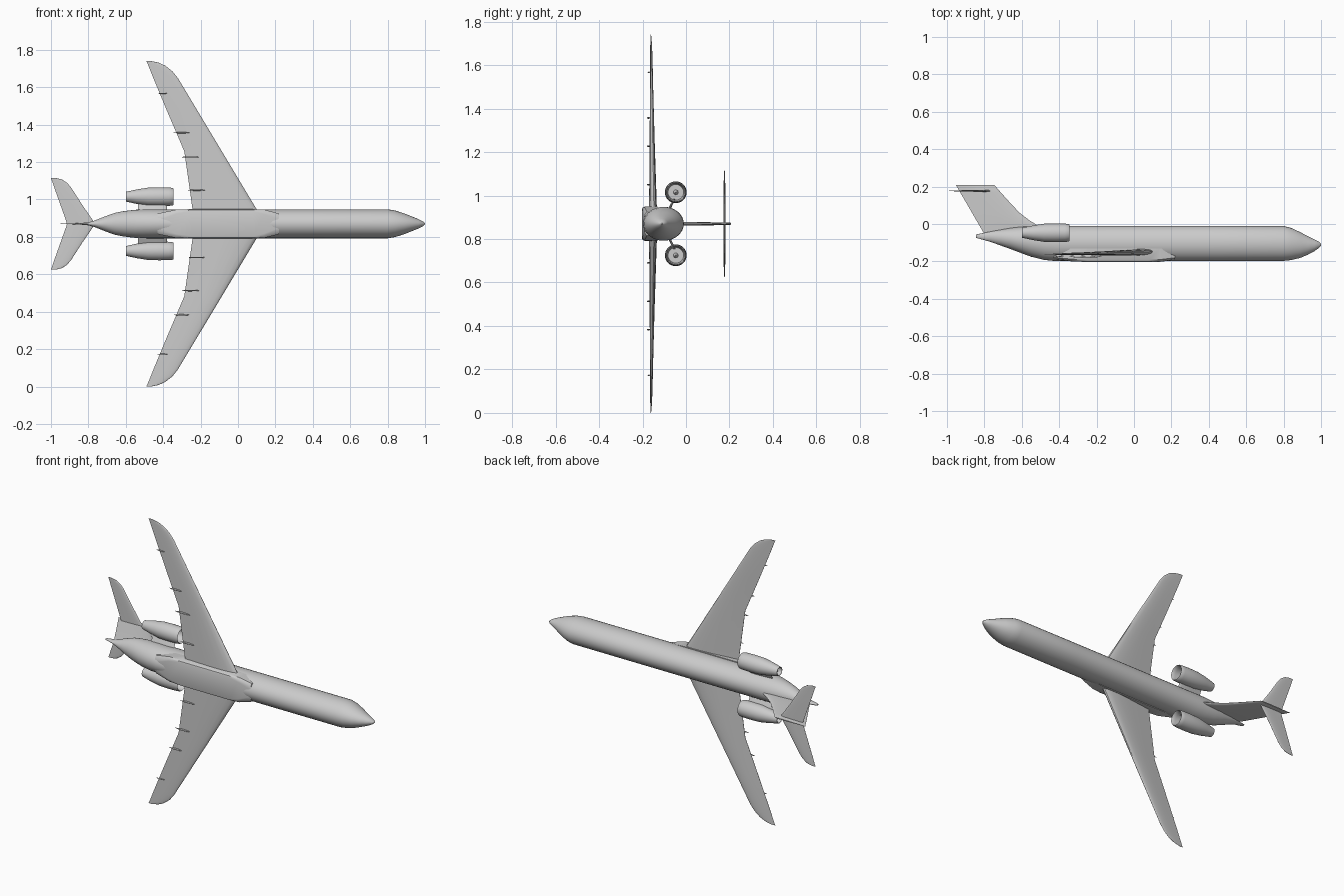
import bpy, bmesh, math
from mathutils import Vector

if "Cube" in bpy.data.objects:
    bpy.data.objects.remove(bpy.data.objects["Cube"], do_unlink=True)

MID = 0.87  # height of the symmetry plane; the wings span z

paint = bpy.data.materials.new("light_grey")
paint.diffuse_color = (0.6, 0.6, 0.6, 1)
paint.use_nodes = True
paint.node_tree.nodes["Principled BSDF"].inputs["Base Color"].default_value = (0.6, 0.6, 0.6, 1)


def loft(name, sections, angle=35):
    """Skin a list of equal-length closed rings and cap both ends."""
    bm = bmesh.new()
    rings = [[bm.verts.new(p) for p in ring] for ring in sections]
    n = len(rings[0])
    for a, b in zip(rings, rings[1:]):
        for i in range(n):
            j = (i + 1) % n
            bm.faces.new((a[i], a[j], b[j], b[i]))
    bm.faces.new(rings[0])
    bm.faces.new(rings[-1])
    bmesh.ops.recalc_face_normals(bm, faces=bm.faces)
    me = bpy.data.meshes.new(name)
    bm.to_mesh(me)
    bm.free()
    me.shade_smooth()
    me.set_sharp_from_angle(angle=math.radians(angle))
    me.materials.append(paint)
    ob = bpy.data.objects.new(name, me)
    bpy.context.collection.objects.link(ob)
    return ob


def ellipse(x, y, z, ry, rz, n=32):
    return [Vector((x, y + ry * math.cos(2 * math.pi * i / n),
                    z + rz * math.sin(2 * math.pi * i / n))) for i in range(n)]


# Half airfoil: chord fraction from the leading edge, thickness fraction
HALF = [(0, 0), (0.015, 0.2), (0.06, 0.36), (0.15, 0.47), (0.3, 0.5), (0.5, 0.42), (0.75, 0.22), (1, 0.03)]
FOIL = HALF + [(c, -t) for c, t in reversed(HALF[1:])]


def foil(lead, trail, thick):
    """Airfoil points as (x, offset across the surface)."""
    return [(lead + (trail - lead) * c, thick * t) for c, t in FOIL]


# Fuselage: x, top, bottom, half width
body = [(-0.845, -0.056, -0.074, 0.004), (-0.80, -0.047, -0.086, 0.008), (-0.765, -0.040, -0.096, 0.018),
        (-0.71, -0.030, -0.116, 0.040), (-0.66, -0.021, -0.134, 0.058), (-0.61, -0.015, -0.153, 0.068),
        (-0.55, -0.011, -0.175, 0.075), (-0.48, -0.010, -0.192, 0.0775), (-0.42, -0.010, -0.198, 0.0775),
        (0.0, -0.010, -0.198, 0.0775), (0.4, -0.010, -0.198, 0.0775), (0.80, -0.011, -0.197, 0.0775),
        (0.84, -0.021, -0.193, 0.071), (0.89, -0.044, -0.181, 0.055), (0.93, -0.066, -0.164, 0.039),
        (0.965, -0.083, -0.145, 0.025), (0.99, -0.095, -0.127, 0.012), (1.0, -0.107, -0.115, 0.003)]
loft("fuselage", [ellipse(x, (t + b) / 2, MID, (t - b) / 2, w) for x, t, b, w in body])

# Belly fairing: x, bottom, half width of the flat bottom, half width at the top
belly = [(-0.43, -0.190, 0.018, 0.055), (-0.33, -0.200, 0.054, 0.076), (-0.25, -0.203, 0.066, 0.0785),
         (0.08, -0.203, 0.066, 0.0785), (0.14, -0.202, 0.052, 0.076), (0.22, -0.192, 0.022, 0.055)]
rings = []
for x, bot, wb, wt in belly:
    half = [(bot, wb), (bot + 0.003, wb + (wt - wb) * 0.6), (bot + 0.012, wt), (-0.13, wt)]
    rings.append([Vector((x, y, MID + w)) for y, w in half] +
                 [Vector((x, y, MID - w)) for y, w in reversed(half)])
loft("belly_fairing", rings)

# Wings: span, leading edge, trailing edge, thickness
wing = [(0.0, 0.146, -0.235, 0.036), (0.077, 0.10, -0.243, 0.034), (0.387, -0.086, -0.287, 0.022),
        (0.60, -0.214, -0.378, 0.015), (0.78, -0.322, -0.453, 0.010), (0.815, -0.350, -0.467, 0.008),
        (0.845, -0.388, -0.479, 0.006), (0.862, -0.425, -0.486, 0.004), (0.87, -0.465, -0.49, 0.002)]
# Tailplane, same columns
tailplane = [(0.0, -0.765, -0.915, 0.010), (0.01, -0.770, -0.917, 0.010), (0.10, -0.832, -0.949, 0.009),
             (0.195, -0.893, -0.983, 0.007), (0.22, -0.915, -0.991, 0.005), (0.238, -0.943, -0.998, 0.004),
             (0.245, -0.975, -1.0, 0.002)]
# Flap track fairings: span, rear end, front end
tracks = [(0.18, -0.27, -0.175), (0.357, -0.305, -0.205), (0.487, -0.345, -0.26), (0.697, -0.432, -0.375)]
# Nacelle outline including the inlet and exhaust recesses: x, radius
nacelle = [(-0.40, 0.003), (-0.40, 0.036), (-0.37, 0.039), (-0.349, 0.041), (-0.345, 0.044), (-0.350, 0.047),
           (-0.37, 0.049), (-0.42, 0.050), (-0.48, 0.0485), (-0.54, 0.039), (-0.60, 0.026),
           (-0.60, 0.023), (-0.575, 0.022), (-0.575, 0.003)]
ENG_Y, ENG_Z = -0.047, 0.145

for side, s in (("left", 1), ("right", -1)):
    # Trailing edge sits slightly lower than the blunt leading edge
    loft(side + "_wing", [[Vector((x, -0.163 + o + 0.032 * t * (x - tr) / 0.036 / max(le - tr, 0.01) * 0.5,
                                   MID + s * z)) for x, o in foil(le, tr, t)] for z, le, tr, t in wing])
    loft(side + "_tailplane", [[Vector((x, 0.177 + o, MID + s * z)) for x, o in foil(le, tr, t)]
                               for z, le, tr, t in tailplane])
    for i, (z, x0, x1) in enumerate(tracks):
        size = 1 if i < 3 else 0.7
        loft(f"{side}_flap_fairing_{i + 1}",
             [ellipse(x0 + (x1 - x0) * f, -0.168 - 0.004 * size, MID + s * z, 0.008 * size * r, 0.004 * size * r, 10)
              for f, r in ((0, 0.1), (0.15, 0.55), (0.4, 1), (0.7, 0.9), (0.9, 0.5), (1, 0.1))])
    # Engine, inlet spinner and the pylon that carries it
    ez = MID + s * ENG_Z
    loft(side + "_engine", [ellipse(x, ENG_Y, ez, r, r) for x, r in nacelle])
    loft(side + "_spinner", [ellipse(x, ENG_Y, ez, r, r, 16)
                             for x, r in ((-0.402, 0.012), (-0.39, 0.010), (-0.378, 0.006), (-0.372, 0.001))])
    loft(side + "_pylon", [[Vector((x, y + o, MID + s * z)) for x, o in foil(-0.38, -0.535, 0.012)]
                           for y, z in ((-0.085, 0.05), (-0.054, 0.115))])

# Fin: height, leading edge, trailing edge, thickness
fin = [(-0.05, -0.46, -0.802, 0.014), (-0.008, -0.515, -0.827, 0.018), (0.02, -0.56, -0.843, 0.018),
       (0.06, -0.612, -0.866, 0.017), (0.115, -0.664, -0.898, 0.014), (0.17, -0.713, -0.930, 0.012),
       (0.203, -0.742, -0.949, 0.010), (0.208, -0.748, -0.952, 0.006)]
loft("fin", [[Vector((x, y, MID + o)) for x, o in foil(le, tr, t)] for y, le, tr, t in fin])
